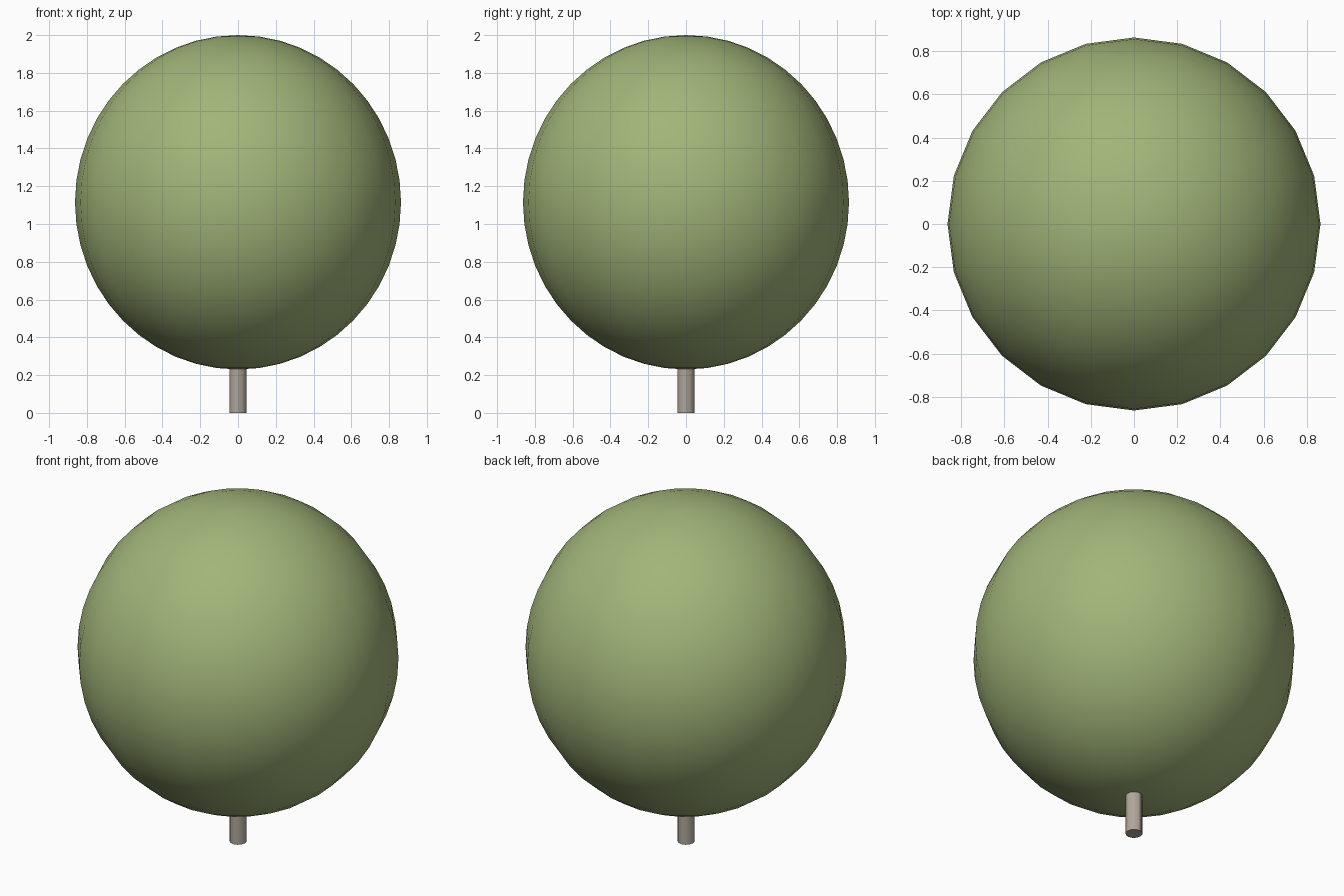
import bpy

if "Cube" in bpy.data.objects:
    bpy.data.objects.remove(bpy.data.objects["Cube"])

def finish(obj, name, colour):
    obj.name = name
    mat = bpy.data.materials.new(name + "_colour")
    mat.diffuse_color = colour
    mat.use_nodes = True
    mat.node_tree.nodes["Principled BSDF"].inputs["Base Color"].default_value = mat.diffuse_color
    obj.data.materials.append(mat)
    bpy.ops.object.transform_apply(location=True, rotation=True, scale=True)
    bpy.ops.object.shade_smooth_by_angle()

# Round crown, slightly taller than wide
bpy.ops.mesh.primitive_uv_sphere_add(segments=24, ring_count=24, radius=1, location=(0, 0, 1.115))
crown = bpy.context.object
crown.scale = (0.863, 0.863, 0.885)
finish(crown, "crown", (0.36, 0.46, 0.19, 1))

# Short trunk reaching just into the crown
bpy.ops.mesh.primitive_cylinder_add(vertices=12, radius=0.046, depth=0.3, location=(0, 0, 0.15))
finish(bpy.context.object, "trunk", (0.43, 0.38, 0.32, 1))
